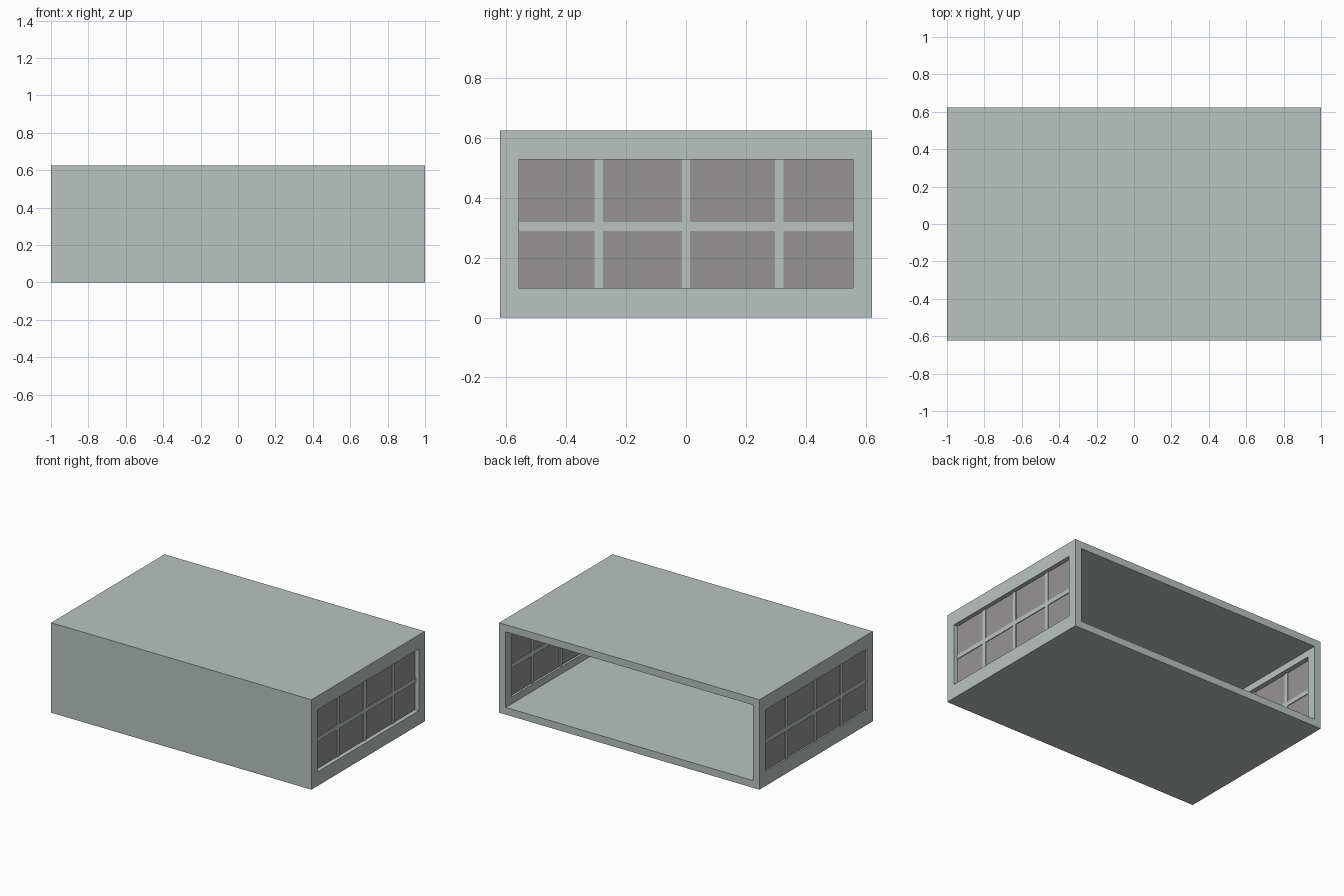
import bpy

if "Cube" in bpy.data.objects:
    bpy.data.objects.remove(bpy.data.objects["Cube"])


def material(name, rgb):
    m = bpy.data.materials.new(name)
    m.diffuse_color = (*rgb, 1)
    m.use_nodes = True
    m.node_tree.nodes["Principled BSDF"].inputs["Base Color"].default_value = m.diffuse_color
    return m


WALL = material("pale grey green", (0.49, 0.545, 0.53))
GLASS = material("window grey", (0.305, 0.296, 0.296))


def box(name, lo, hi, mat):
    x0, y0, z0 = lo
    x1, y1, z1 = hi
    verts = [(x, y, z) for z in (z0, z1) for x, y in
             ((x0, y0), (x1, y0), (x1, y1), (x0, y1))]
    faces = [(3, 2, 1, 0), (4, 5, 6, 7), (0, 1, 5, 4),
             (1, 2, 6, 5), (2, 3, 7, 6), (3, 0, 4, 7)]
    me = bpy.data.meshes.new(name)
    me.from_pydata(verts, [], faces)
    me.materials.append(mat)
    ob = bpy.data.objects.new(name, me)
    bpy.context.collection.objects.link(ob)
    return ob


def cut(target, cutter):
    cutter.hide_render = True
    mod = target.modifiers.new("cut", 'BOOLEAN')
    mod.operation = 'DIFFERENCE'
    mod.solver = 'EXACT'
    mod.object = cutter
    bpy.context.view_layer.objects.active = target
    bpy.ops.object.modifier_apply(modifier=mod.name)
    bpy.data.objects.remove(cutter)


X, Y, H, T = 1.0, 0.622, 0.625, 0.05      # half length, half depth, height, wall
WY, WZ0, WZ1 = 0.558, 0.098, 0.528        # window opening

# Hollow shell, open at the back, with a window hole through both ends
shell = box("shell", (-X, -Y, 0), (X, Y, H), WALL)
cut(shell, box("room_cutter", (-X + T, -Y + T, T), (X - T, Y + 0.2, H - T), WALL))
cut(shell, box("window_cutter", (-X - 0.2, -WY, WZ0), (X + 0.2, WY, WZ1), WALL))

# Glass panes with bars showing on both sides
for side, px in (("right", 0.968), ("left", -0.986)):
    box(side + "_pane", (px - 0.003, -WY, WZ0), (px + 0.003, WY, WZ1), GLASS)
    b0, b1 = px - 0.008, px + 0.008
    box(side + "_cross_bar", (b0, -WY, 0.289), (b1, WY, 0.319), WALL)
    for i, y in enumerate((-0.292, 0.0, 0.312)):
        box(f"{side}_upright_bar_{i + 1}",
            (b0, y - 0.014, WZ0), (b1, y + 0.014, WZ1), WALL)
